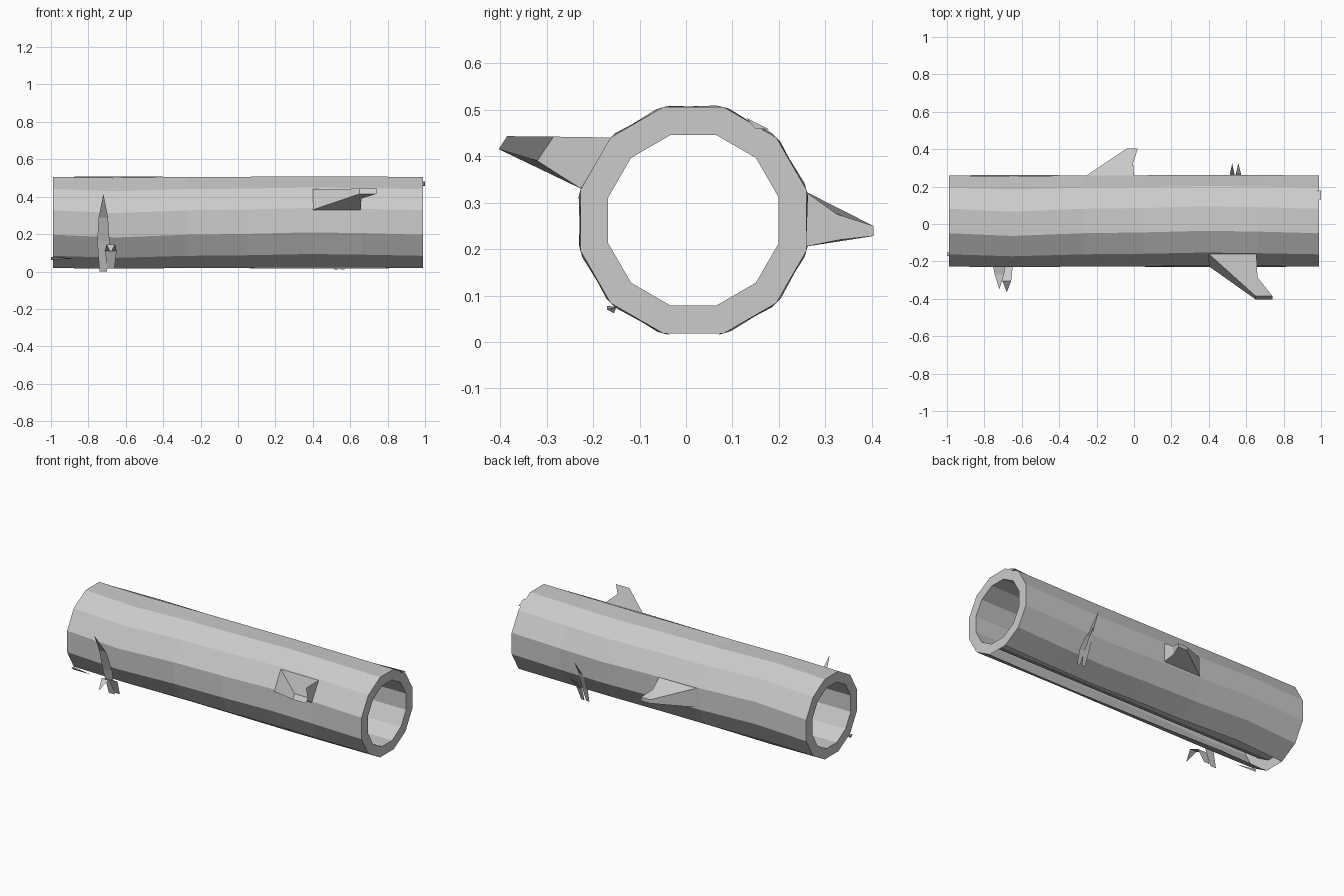
import bpy
from math import sin, cos, radians

CY, CZ, N = 0.016, 0.262, 12


def make(name, verts, faces):
    me = bpy.data.meshes.new(name)
    me.from_pydata(verts, [], faces)
    ob = bpy.data.objects.new(name, me)
    bpy.context.collection.objects.link(ob)
    return ob


def ring(x, r, twist=0):
    angles = [radians(15 + 360 / N * k + twist) for k in range(N)]
    return [(x, CY + r * cos(a), CZ + r * sin(a)) for a in angles]


# hollow log: slightly twisted bark, straight bore, end rims
stations = [(-0.99, 0), (-0.65, 3.5), (-0.27, 0), (0.05, -1), (0.38, -3), (0.66, -2), (0.99, 0)]
verts = []
for x, tw in stations:
    verts += ring(x, 0.252, tw)
verts += ring(0.99, 0.19) + ring(-0.99, 0.19)
faces = []
rows = len(stations) + 2
for i in range(rows):
    for k in range(N):
        # the hidden underside strip of the bark is left open
        if k == 8 and i < len(stations) - 1:
            continue
        a, b, m = i * N, (i + 1) % rows * N, (k + 1) % N
        faces.append((a + k, a + m, b + m, b + k))
make("log", verts, faces)


# broken branch stubs: an upper outline joined to a lower outline
def stub(name, top, bottom):
    n = len(top)
    sides = [(i, (i + 1) % n, n + (i + 1) % n, n + i) for i in range(n)]
    caps = [(0, 1, 2, 4), (2, 3, 4)]
    low = [tuple(n + i for i in reversed(f)) for f in caps]
    make(name, top + bottom, sides + caps + low)


stub("front_branch",
     [(0.40, -0.16, 0.44), (0.655, -0.16, 0.44), (0.66, -0.285, 0.442),
      (0.74, -0.385, 0.443), (0.65, -0.385, 0.443)],
     [(0.40, -0.226, 0.33), (0.655, -0.226, 0.33), (0.66, -0.32, 0.39),
      (0.74, -0.403, 0.415), (0.65, -0.403, 0.415)])
stub("back_branch",
     [(-0.26, 0.255, 0.325), (0, 0.255, 0.325), (-0.005, 0.325, 0.275),
      (0.02, 0.403, 0.25), (-0.04, 0.403, 0.25)],
     [(-0.26, 0.255, 0.205), (0, 0.255, 0.205), (-0.005, 0.33, 0.22),
      (0.02, 0.403, 0.228), (-0.04, 0.403, 0.228)])


# grass blades: tapered ribbons along a bent path
def blade(name, x, width, path):
    v = []
    for (y, z), w in zip(path[:-1], (0.6, 1.0, 0.75)):
        v += [(x - width * w, y, z), (x + width * w, y, z)]
    v.append((x, *path[-1]))
    make(name, v, [(0, 1, 3, 2), (2, 3, 5, 4), (4, 5, 6)])


blade("front_grass_tall", -0.72, 0.033, [(-0.183, 0), (-0.225, 0.16), (-0.27, 0.29), (-0.35, 0.415)])
blade("front_grass_short", -0.68, 0.031, [(-0.19, 0.015), (-0.23, 0.11), (-0.305, 0.145), (-0.365, 0.10)])
blade("back_grass_tall", 0.525, 0.018, [(0.193, 0.01), (0.22, 0.095), (0.26, 0.2), (0.325, 0.30)])
blade("back_grass_short", 0.558, 0.018, [(0.193, 0.01), (0.225, 0.09), (0.27, 0.15), (0.325, 0.19)])


# small splinters at the log ends
def splinter(name, tip, a, b, c):
    make(name, [tip, a, b, c], [(0, 1, 2), (0, 2, 3), (0, 3, 1), (1, 3, 2)])


splinter("right_splinter", (0.79, 0.15, 0.467), (1, 0.13, 0.482), (1, 0.148, 0.46), (1, 0.18, 0.457))
splinter("left_splinter", (-0.87, -0.17, 0.07), (-1, -0.17, 0.078), (-1, -0.15, 0.075), (-1, -0.155, 0.062))
